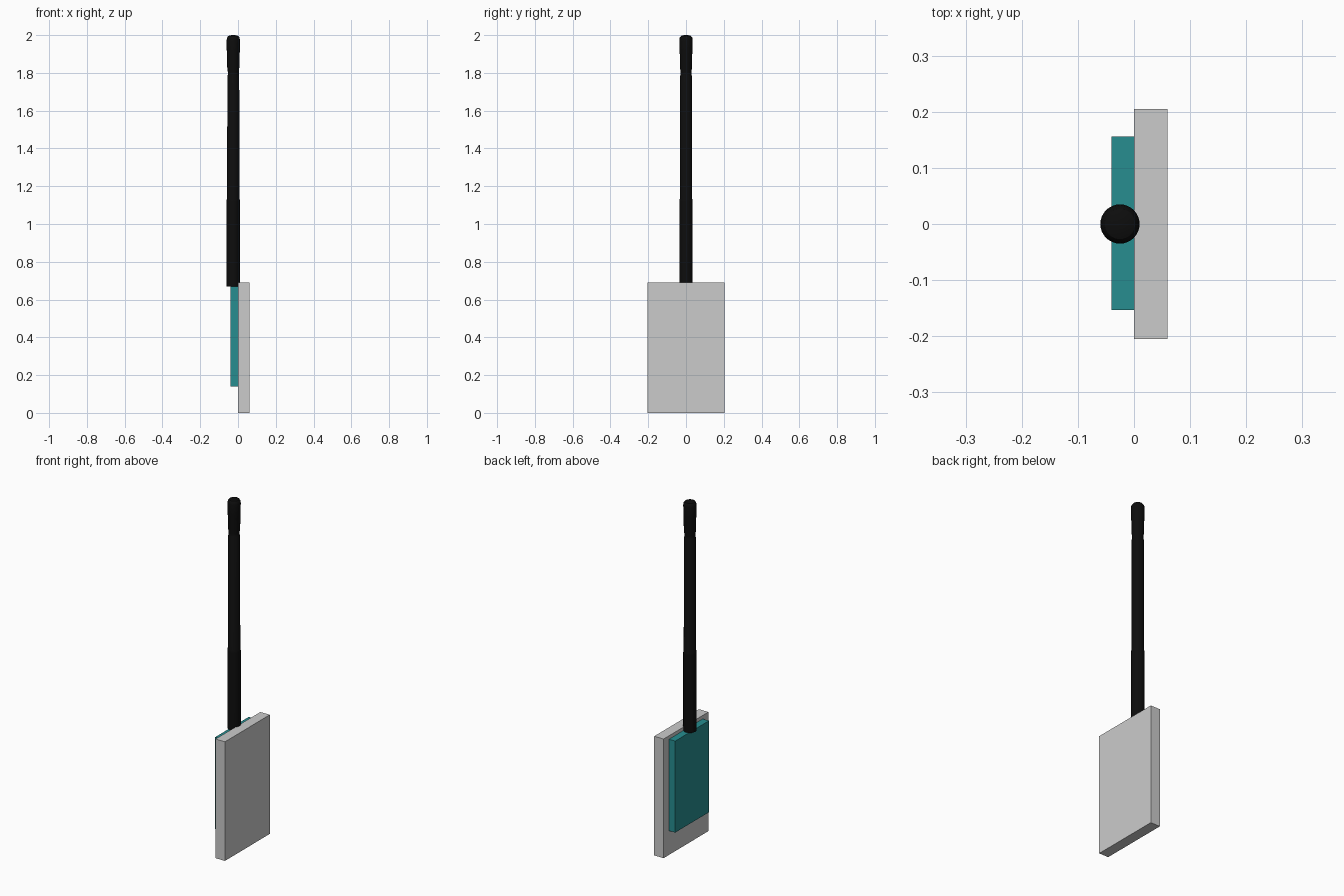
import bpy, bmesh, math

if "Cube" in bpy.data.objects:
    bpy.data.objects.remove(bpy.data.objects["Cube"])


def material(name, color):
    m = bpy.data.materials.new(name)
    m.diffuse_color = color
    m.use_nodes = True
    m.node_tree.nodes["Principled BSDF"].inputs["Base Color"].default_value = m.diffuse_color
    return m


def add_object(name, bm, mat=None):
    bmesh.ops.recalc_face_normals(bm, faces=bm.faces)
    mesh = bpy.data.meshes.new(name)
    bm.to_mesh(mesh)
    bm.free()
    ob = bpy.data.objects.new(name, mesh)
    bpy.context.collection.objects.link(ob)
    if mat:
        mesh.materials.append(mat)
    return ob


def box(name, lo, hi, mat=None):
    bm = bmesh.new()
    bmesh.ops.create_cube(bm, size=1)
    for v in bm.verts:
        v.co = [(a + b) / 2 + c * (b - a) for a, b, c in zip(lo, hi, v.co)]
    return add_object(name, bm, mat)


def lathe(name, profile, x, y, mat, sides=32):
    bm = bmesh.new()
    rings = [[bm.verts.new((x + r * math.cos(2 * math.pi * i / sides),
                            y + r * math.sin(2 * math.pi * i / sides), z))
              for i in range(sides)] for r, z in profile]
    for a, b in zip(rings, rings[1:]):
        for i in range(sides):
            j = (i + 1) % sides
            bm.faces.new((a[i], a[j], b[j], b[i]))
    bm.faces.new(rings[0][::-1])
    bm.faces.new(rings[-1])
    return add_object(name, bm, mat)


teal = material("teal", (0.02, 0.27, 0.28, 1))
black = material("black", (0.004, 0.004, 0.004, 1))

# Flat mounting plate and the panel on its left face
box("back_plate", (0, -0.205, 0), (0.06, 0.205, 0.69))
box("circuit_panel", (-0.04, -0.153, 0.14), (0, 0.156, 0.67), teal)

# Antenna: thick base sleeve, slim shaft, narrow neck, rounded tip
antenna = lathe("antenna", [
    (0.035, 0.67), (0.035, 1.12), (0.0345, 1.13), (0.0325, 1.135),
    (0.0315, 1.785), (0.029, 1.79), (0.029, 1.805), (0.032, 1.83),
    (0.033, 1.90), (0.0345, 1.91), (0.035, 1.975), (0.033, 1.987),
    (0.027, 1.995), (0.016, 1.999), (0.004, 2.0)], -0.025, 0, black)

bpy.context.view_layer.objects.active = antenna
antenna.select_set(True)
bpy.ops.object.shade_smooth_by_angle(angle=math.radians(30))
